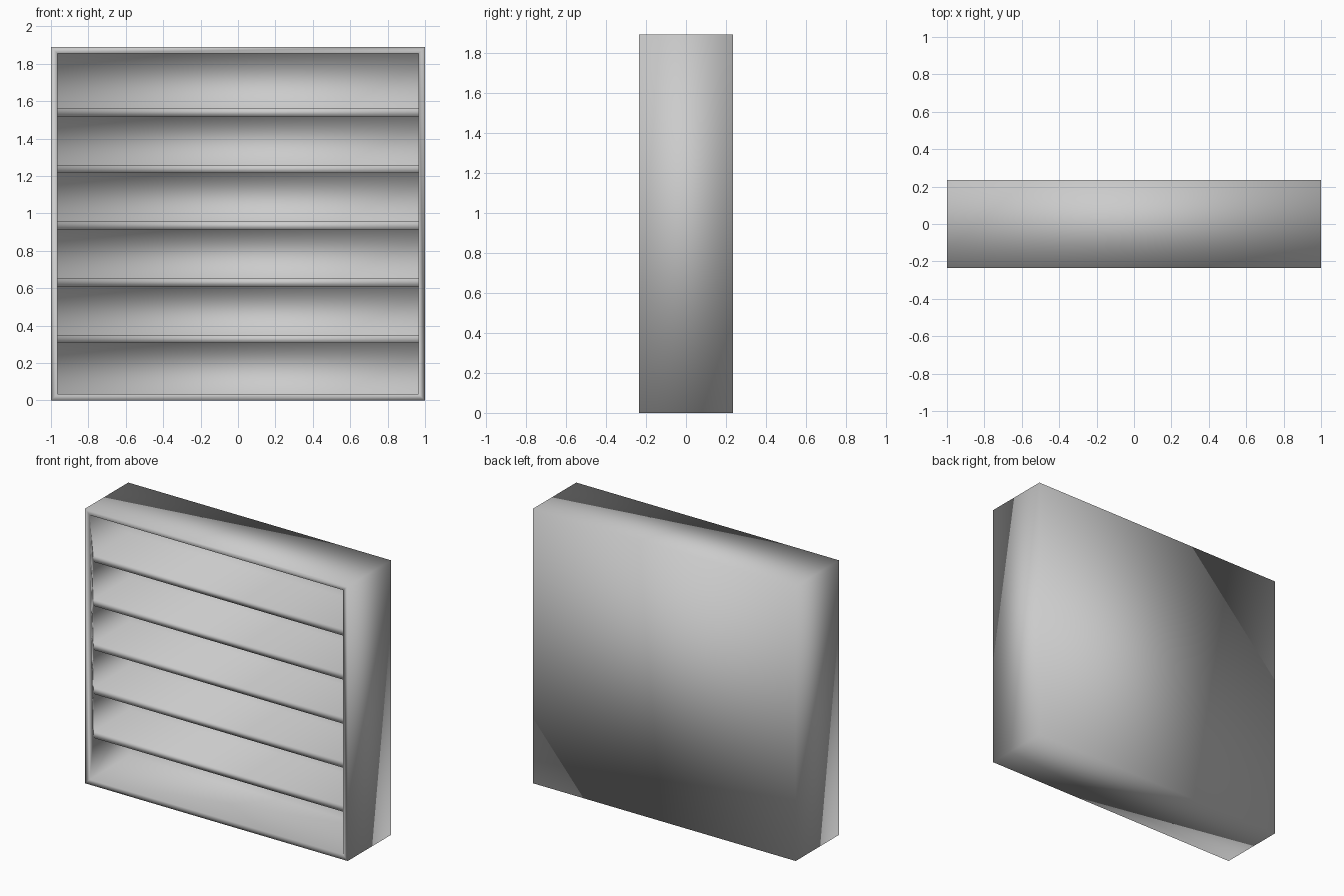
import bpy, bmesh

if "Cube" in bpy.data.objects:
    bpy.data.objects.remove(bpy.data.objects["Cube"])

W, D, H = 1.0, 0.235, 1.89      # half width, half depth, height
T = 0.035                       # board thickness of the case
BACK = 0.20                     # inner face of the back panel
SHELF_FRONT = -0.195            # shelves sit slightly behind the frame
SHELF_Z = [0.307 + 0.303 * i for i in range(5)]
SHELF_T = 0.043

bm = bmesh.new()

# outer case, open at the front
def ring(x, y, z0, z1):
    return [bm.verts.new(p) for p in ((-x, y, z0), (x, y, z0), (x, y, z1), (-x, y, z1))]

front, back = ring(W, -D, 0, H), ring(W, D, 0, H)
for i in range(4):
    j = (i + 1) % 4
    bm.faces.new((front[i], front[j], back[j], back[i]))
bm.faces.new(back)

# comb-shaped interior profile: floor, back panel, shelves, ceiling
profile = [(-D, T), (BACK, T)]
for z in SHELF_Z:
    profile += [(BACK, z), (SHELF_FRONT, z),
                (SHELF_FRONT, z + SHELF_T), (BACK, z + SHELF_T)]
profile += [(BACK, H - T), (-D, H - T)]

left = [bm.verts.new((-W + T, y, z)) for y, z in profile]
right = [bm.verts.new((W - T, y, z)) for y, z in profile]
for i in range(len(profile) - 1):
    bm.faces.new((left[i], left[i + 1], right[i + 1], right[i]))
bm.faces.new(left)
bm.faces.new(right)

# front rim joining case and interior
inner = [left[0], right[0], right[-1], left[-1]]
for i in range(4):
    j = (i + 1) % 4
    bm.faces.new((front[i], front[j], inner[j], inner[i]))

bmesh.ops.recalc_face_normals(bm, faces=bm.faces)
for f in bm.faces:
    f.smooth = True

mesh = bpy.data.meshes.new("bookcase")
bm.to_mesh(mesh)
bm.free()
bpy.context.collection.objects.link(bpy.data.objects.new("bookcase", mesh))
